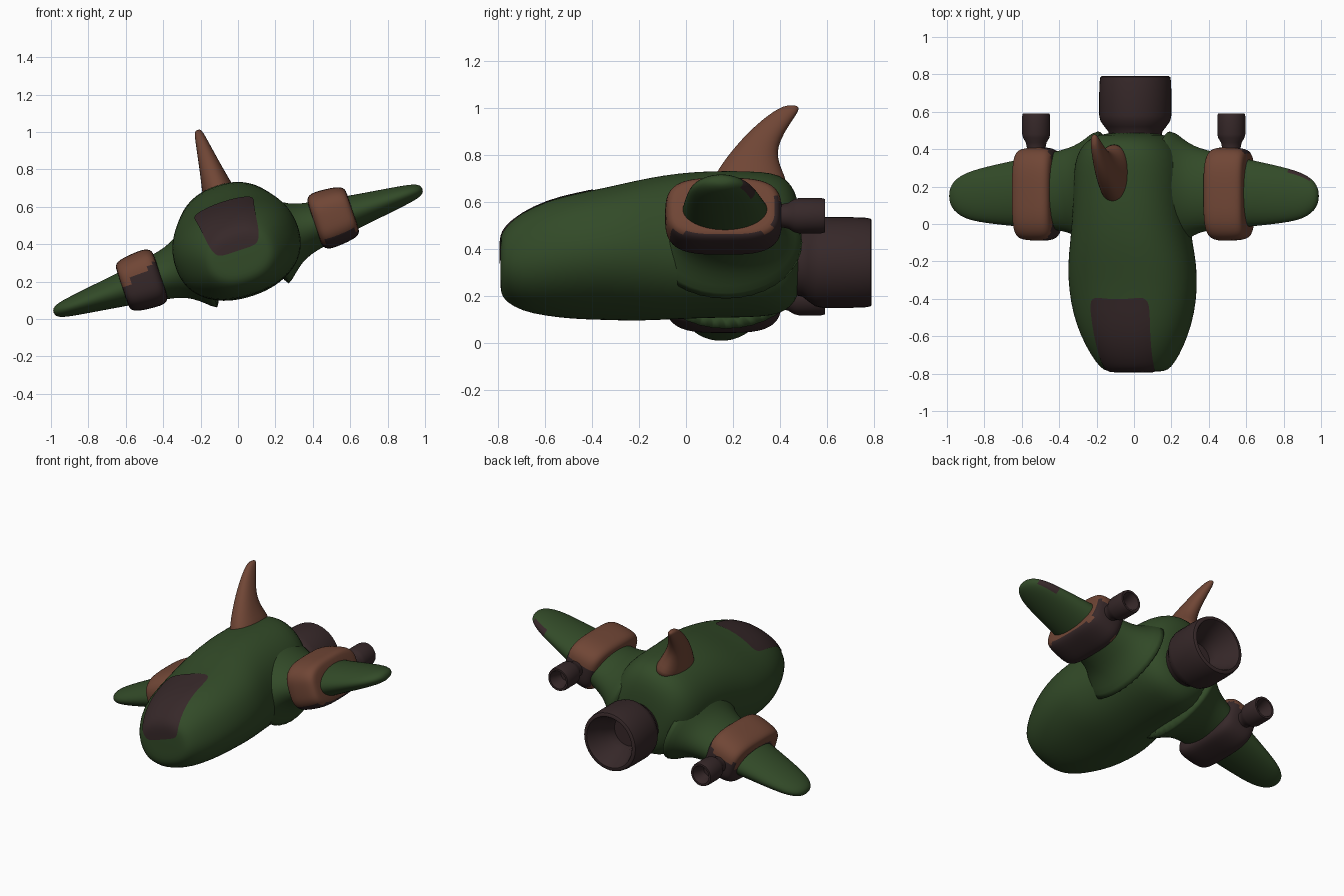
import bpy, bmesh, math
from mathutils import Vector
from mathutils.bvhtree import BVHTree

cube = bpy.data.objects.get("Cube")
if cube:
    bpy.data.objects.remove(cube, do_unlink=True)

ROLL = math.radians(-18.5)   # the whole craft banks to one side
LIFT = 0.365


def material(name, rgb):
    m = bpy.data.materials.new(name)
    m.use_nodes = True
    m.diffuse_color = (*rgb, 1)
    m.node_tree.nodes["Principled BSDF"].inputs["Base Color"].default_value = (*rgb, 1)
    return m


green = material("dark green", (0.032, 0.069, 0.021))
brown = material("rust brown", (0.162, 0.061, 0.036))
dark = material("dark metal", (0.037, 0.021, 0.022))


def finish(name, bm, mats, subdivide=False, sharp=180):
    me = bpy.data.meshes.new(name)
    bm.to_mesh(me)
    bm.free()
    for m in mats:
        me.materials.append(m)
    me.shade_smooth()
    if sharp < 180:
        me.set_sharp_from_angle(angle=math.radians(sharp))
    ob = bpy.data.objects.new(name, me)
    bpy.context.collection.objects.link(ob)
    ob.rotation_euler = (0, ROLL, 0)
    ob.location = (0, 0, LIFT)
    if subdivide:
        mod = ob.modifiers.new("smooth", "SUBSURF")
        mod.levels = mod.render_levels = 1
    return ob


def loft(name, rings, mats, power=2.0, rule=None, subdivide=True, sharp=180, seg=36):
    """Skin superellipse rings, each given as (centre, half axis u, half axis v)."""
    bm = bmesh.new()
    loops = []
    for c, u, v in rings:
        loop = []
        for i in range(seg):
            a = math.tau * i / seg
            ca, sa = math.cos(a), math.sin(a)
            p = (Vector(c) + Vector(u) * math.copysign(abs(ca) ** (2 / power), ca)
                 + Vector(v) * math.copysign(abs(sa) ** (2 / power), sa))
            loop.append(bm.verts.new(p))
        loops.append(loop)
    for a, b in zip(loops, loops[1:]):
        for i in range(seg):
            j = (i + 1) % seg
            bm.faces.new((a[i], a[j], b[j], b[i]))
    bm.faces.new(loops[0])
    bm.faces.new(loops[-1])
    bmesh.ops.recalc_face_normals(bm, faces=bm.faces)
    if rule:
        bm.normal_update()
        for f in bm.faces:
            f.material_index = int(rule(f.calc_center_median(), f.normal))
    return finish(name, bm, mats, subdivide, sharp)


# Fuselage: y, half width, half height, centre height
hull = [(-.79, .10, .075, -.03), (-.788, .155, .115, -.03), (-.77, .19, .152, -.028),
        (-.70, .238, .20, -.02), (-.60, .288, .232, -.005), (-.48, .328, .252, .005),
        (-.35, .347, .265, .016), (-.22, .347, .285, .03), (-.10, .325, .30, .045),
        (.05, .305, .308, .058), (.2, .30, .308, .06), (.32, .295, .306, .06),
        (.40, .265, .295, .06), (.45, .22, .26, .055), (.478, .165, .205, .045),
        (.488, .10, .12, .03)]
body = loft("fuselage", [((0, y, z), (w, 0, 0), (0, 0, h)) for y, w, h, z in hull],
            [green], power=2.25)

# Cockpit window: a thin rounded sheet laid over the nose
bpy.context.view_layer.update()
tree = BVHTree.FromObject(body, bpy.context.evaluated_depsgraph_get())
bm = bmesh.new()
ROWS, COLS = 28, 16
grid = []
for k in range(ROWS + 1):
    s = -math.cos(math.pi * (k + .3) / (ROWS + .6))
    v = (s + 1) / 2
    half = (.135 + .037 * v) * (1 - abs(s) ** 7) ** (1 / 7)
    t = -.79 + .66 * v
    row = []
    for i in range(COLS + 1):
        x = half * (2 * i / COLS - 1)
        hit, nor, _, _ = tree.ray_cast(Vector((x, t / 2 - 1, t / 2 + 1)),
                                       Vector((0, 1, -1)).normalized())
        row.append(bm.verts.new(hit + nor * .004))
    grid.append(row)
for a, b in zip(grid, grid[1:]):
    for i in range(COLS):
        bm.faces.new((a[i], a[i + 1], b[i + 1], b[i]))
finish("cockpit_window", bm, [dark])


def nozzle(name, x, z, profile):
    """Hollow exhaust turned about the y direction from (radius, y) pairs."""
    loft(name, [((x, y, z), (r, 0, 0), (0, 0, r)) for r, y in profile],
         [dark], subdivide=False, sharp=40, seg=40)


# Main engine
nozzle("main_engine", 0, -.022,
       [(.13, .42), (.145, .495), (.165, .52), (.186, .55), (.193, .58), (.193, .70),
        (.191, .76), (.187, .785), (.18, .79), (.165, .79), (.158, .78), (.135, .71),
        (.10, .65), (.095, .60)])

# Wing: distance out, centre y, half chord, half thickness
wing = [(.17, .17, .36, .29), (.23, .17, .315, .235), (.28, .175, .275, .19),
        (.33, .18, .24, .155), (.40, .18, .217, .132), (.50, .175, .20, .115),
        (.65, .165, .18, .092), (.78, .158, .16, .074), (.88, .153, .142, .06),
        (.95, .15, .122, .05), (1.0, .15, .093, .04), (1.028, .15, .06, .028),
        (1.04, .15, .025, .012)]
# Wing band: distance out, half chord, half thickness
band = [(.432, .19, .115), (.438, .218, .135), (.455, .24, .152), (.485, .25, .158),
        (.54, .25, .155), (.60, .247, .148), (.632, .238, .137), (.646, .22, .122),
        (.65, .19, .10)]


def wing_patch(c, n):
    return .88 < c.x < 1.0 and n.y > .6 and c.z < .025


def band_dark(c, n):
    under = n.z < -.6
    rear = n.y > .45 and c.z < .06
    side = c.x < 0 and c.z < .05 + .4 * (c.x + .55)
    return under or rear or side


for side, label in ((1, "left"), (-1, "right")):
    loft(label + "_wing",
         [((side * x, y, 0), (0, c, 0), (0, 0, t)) for x, y, c, t in wing],
         [green, dark], rule=wing_patch)
    loft(label + "_wing_band",
         [((side * x, .16, .01), (0, c, 0), (0, 0, t)) for x, c, t in band],
         [brown, dark], power=3.2, rule=band_dark, seg=48)
    nozzle(label + "_wing_engine", side * .55, .004,
           [(.055, .34), (.05, .41), (.055, .435), (.07, .46), (.075, .48), (.075, .575),
            (.071, .592), (.058, .592), (.052, .57), (.038, .53), (.036, .51)])

# Curved tail fin: height, leading y, trailing y, half width
fin = [(.30, .09, .44, .092), (.36, .12, .422, .082), (.41, .147, .40, .071),
       (.47, .19, .386, .059), (.53, .238, .402, .048), (.59, .295, .435, .037),
       (.64, .352, .468, .028), (.668, .395, .483, .021), (.682, .425, .475, .012)]
loft("tail_fin",
     [((0, (a + b) / 2, z), (w, 0, 0), (0, (b - a) / 2, 0)) for z, a, b, w in fin],
     [brown], power=2.2)
